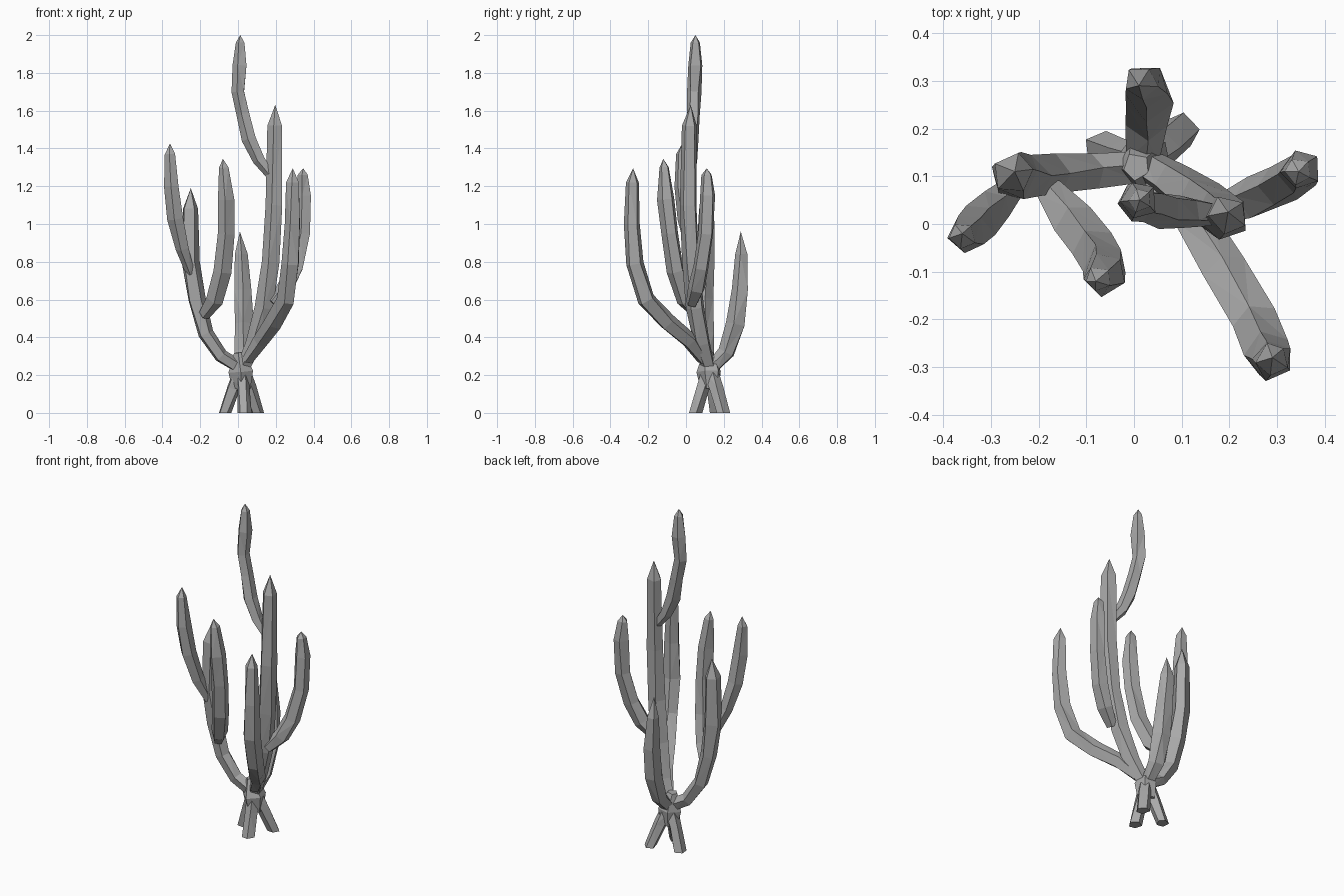
import bpy, bmesh, math, random
from mathutils import Vector

if "Cube" in bpy.data.objects:
    bpy.data.objects.remove(bpy.data.objects["Cube"])

random.seed(4)
SIDES = 5

stone = bpy.data.materials.new("plain grey")
stone.use_nodes = True
GREY = (0.4, 0.4, 0.4, 1)
stone.diffuse_color = GREY
stone.node_tree.nodes["Principled BSDF"].inputs["Base Color"].default_value = GREY


def limb(name, path, radii, pointed=True, turn=0.0):
    """Faceted tube along a path; a pointed limb ends in a small apex."""
    pts = [Vector(p) for p in path]
    bm = bmesh.new()
    rings = []
    axis = (pts[1] - pts[0]).normalized()
    side = axis.orthogonal().normalized()
    last = len(pts) - 1
    for i, p in enumerate(pts):
        before, after = pts[max(i - 1, 0)], pts[min(i + 1, last)]
        new_axis = (after - before).normalized()
        side = axis.rotation_difference(new_axis) @ side
        axis = new_axis
        if pointed and i == last:
            rings.append([bm.verts.new(p)])
            break
        up = axis.cross(side)
        ring = []
        for k in range(SIDES):
            a = turn + math.tau * k / SIDES + random.uniform(-.12, .12)
            r = radii[i] * random.uniform(.97, 1.1)
            ring.append(bm.verts.new(p + (side * math.cos(a) + up * math.sin(a)) * r))
        rings.append(ring)
    bm.faces.new(rings[0][::-1])
    for low, high in zip(rings, rings[1:]):
        for k in range(SIDES):
            n = (k + 1) % SIDES
            if len(high) == 1:
                bm.faces.new((low[k], low[n], high[0]))
            else:
                bm.faces.new((low[k], low[n], high[n], high[k]))
    if not pointed:
        bm.faces.new(rings[-1])
    # Feet are trimmed flat at the ground
    for v in bm.verts:
        if v.co.z < .02 and not pointed:
            v.co.z = 0
    bmesh.ops.triangulate(bm, faces=bm.faces[:])
    bmesh.ops.recalc_face_normals(bm, faces=bm.faces[:])
    mesh = bpy.data.meshes.new(name)
    bm.to_mesh(mesh)
    bm.free()
    mesh.materials.append(stone)
    obj = bpy.data.objects.new(name, mesh)
    bpy.context.collection.objects.link(obj)


# Stump and three spread roots
limb("stump", [(.02, .13, .13), (.02, .125, .22), (.005, .12, .32)],
     [.05, .065, .028], pointed=False)
for name, x, y in (("right_root", -.07, .16), ("left_root", .1, .195),
                   ("front_root", .035, .05)):
    limb(name, [(.02, .125, .24), (.02 + (x - .02) * .5, .125 + (y - .125) * .5, .13),
                (x, y, 0)], [.04, .036, .037], pointed=False)

# Stem at the back
limb("back_stem", [(.02, .14, .24), (.025, .215, .32), (.03, .265, .47), (.025, .29, .65),
                   (.015, .295, .84), (.01, .29, .96)],
     [.035, .045, .05, .045, .035])

# Right-hand stem and its two offshoots
limb("right_stem", [(.01, .12, .24), (-.09, .11, .3), (-.17, .105, .42), (-.22, .1, .6),
                    (-.25, .1, .8), (-.252, .105, 1.08), (-.25, .11, 1.19)],
     [.035, .038, .042, .046, .05, .042])
limb("right_outer_shoot", [(-.25, .08, .74), (-.295, .035, .87), (-.33, .0, 1.03),
                           (-.35, -.02, 1.2), (-.36, -.025, 1.37), (-.36, -.02, 1.425)],
     [.025, .036, .042, .042, .028])
limb("right_front_shoot", [(-.18, .07, .52), (-.12, .0, .6), (-.08, -.055, .75),
                           (-.06, -.085, .95), (-.06, -.105, 1.13), (-.075, -.115, 1.3),
                           (-.08, -.12, 1.345)],
     [.03, .046, .046, .045, .045, .026])

# Tall stem and its three offshoots
limb("tall_stem", [(.03, .12, .24), (.085, .085, .37), (.14, .05, .56), (.175, .025, .8),
                   (.193, .015, 1.1), (.197, .02, 1.52), (.197, .025, 1.63)],
     [.035, .045, .048, .048, .046, .04])
limb("top_shoot", [(.18, .02, 1.25), (.11, .025, 1.34), (.06, .03, 1.45), (.03, .04, 1.58),
                   (.002, .045, 1.7), (.01, .05, 1.84), (.012, .05, 1.96), (.012, .05, 2.0)],
     [.022, .034, .038, .036, .037, .04, .024])
limb("left_front_shoot", [(.05, .09, .28), (.12, .02, .38), (.19, -.1, .48), (.255, -.21, .6),
                          (.28, -.27, .79), (.29, -.285, 1.0), (.29, -.285, 1.22),
                          (.29, -.28, 1.295)],
     [.03, .042, .046, .048, .046, .042, .034])
limb("left_back_shoot", [(.18, .03, .58), (.25, .055, .66), (.305, .08, .77), (.345, .105, .95),
                         (.35, .115, 1.15), (.345, .11, 1.26), (.345, .11, 1.295)],
     [.03, .046, .044, .042, .042, .028])
